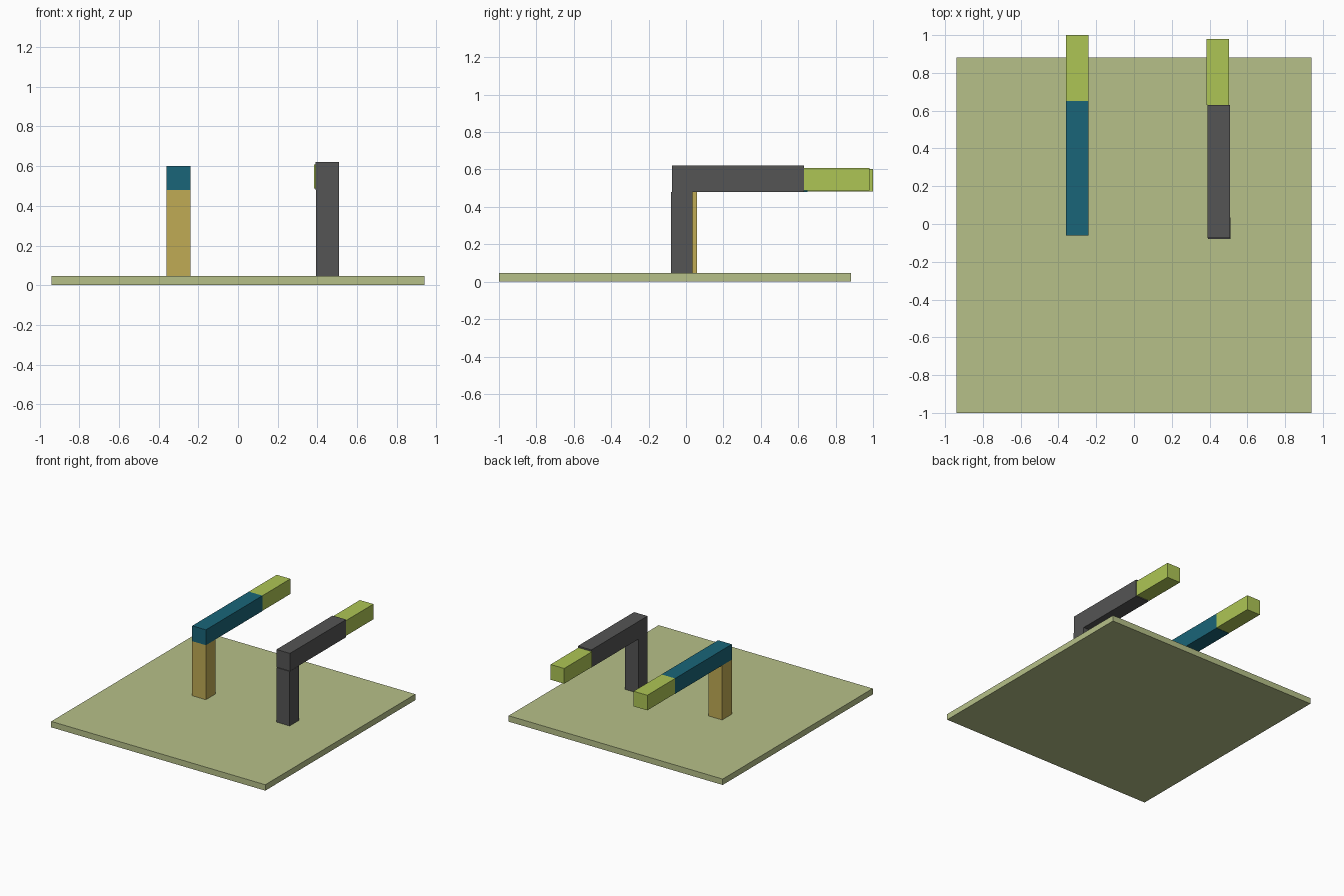
import bpy

if "Cube" in bpy.data.objects:
    bpy.data.objects.remove(bpy.data.objects["Cube"])


def material(name, rgb):
    m = bpy.data.materials.new(name)
    m.diffuse_color = (*rgb, 1)
    m.use_nodes = True
    m.node_tree.nodes["Principled BSDF"].inputs["Base Color"].default_value = m.diffuse_color
    return m


def box(name, x, y, z, mat):
    # Box from (min, max) ranges on each axis
    centre = [(a + b) / 2 for a, b in (x, y, z)]
    bpy.ops.mesh.primitive_cube_add(size=1, location=centre)
    o = bpy.context.object
    o.name = name
    o.scale = [b - a for a, b in (x, y, z)]
    bpy.ops.object.transform_apply(location=False, rotation=False, scale=True)
    o.data.materials.append(mat)


sage = material("sage", (0.47, 0.53, 0.25))
lime = material("lime", (0.42, 0.56, 0.09))
ochre = material("ochre", (0.53, 0.41, 0.09))
teal = material("teal", (0.01, 0.13, 0.19))
charcoal = material("charcoal", (0.09, 0.09, 0.09))

# Base plate
box("base_plate", (-0.94, 0.94), (-1.0, 0.882), (0, 0.047), sage)

# Left bracket: post, arm and tip
box("left_post", (-0.36, -0.24), (-0.06, 0.06), (0.047, 0.48), ochre)
box("left_arm", (-0.36, -0.24), (-0.06, 0.65), (0.48, 0.602), teal)
box("left_tip", (-0.36, -0.24), (0.65, 1.0), (0.482, 0.602), lime)

# Right bracket: post, arm and tip
box("right_post", (0.393, 0.51), (-0.08, 0.034), (0.047, 0.48), charcoal)
box("right_arm", (0.39, 0.508), (-0.074, 0.63), (0.48, 0.62), charcoal)
box("right_tip", (0.384, 0.503), (0.63, 0.98), (0.487, 0.608), lime)
